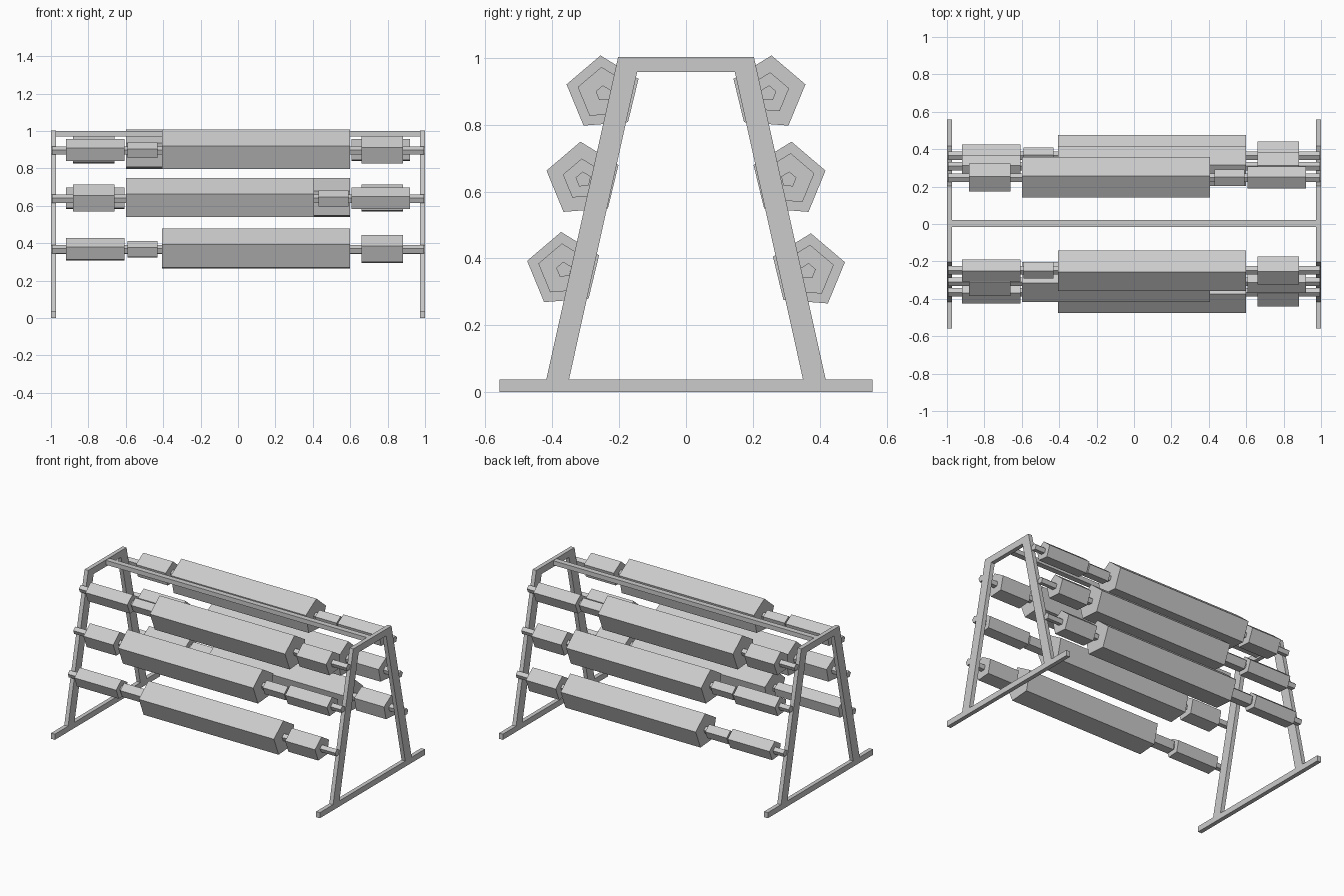
import bpy, bmesh
from math import cos, sin, radians

if "Cube" in bpy.data.objects:
    bpy.data.objects.remove(bpy.data.objects["Cube"])


def loft_x(name, sections):
    """Closed solids made from (yz profile, x0, x1) prisms, joined in one object."""
    bm = bmesh.new()
    for profile, x0, x1 in sections:
        face = bm.faces.new([bm.verts.new((x0, y, z)) for y, z in profile])
        ext = bmesh.ops.extrude_face_region(bm, geom=[face])
        moved = [v for v in ext["geom"] if isinstance(v, bmesh.types.BMVert)]
        bmesh.ops.translate(bm, verts=moved, vec=(x1 - x0, 0, 0))
    bmesh.ops.recalc_face_normals(bm, faces=bm.faces)
    mesh = bpy.data.meshes.new(name)
    bm.to_mesh(mesh)
    bm.free()
    obj = bpy.data.objects.new(name, mesh)
    bpy.context.collection.objects.link(obj)
    return obj


def rect(y0, y1, z0, z1):
    return [(y0, z0), (y1, z0), (y1, z1), (y0, z1)]


def pentagon(y, z, r, side):
    # slightly tilted pentagon, mirrored between the front and back rows
    angles = [radians(94.4 + 72 * i) for i in range(5)]
    return [(y - side * r * cos(a), z + r * sin(a)) for a in angles]


# End frames: foot bar and a one-piece tapered arch
arch = [(-0.418, 0.038), (-0.203, 1.003), (0.203, 1.003), (0.418, 0.038),
        (0.35, 0.038), (0.146, 0.958), (-0.146, 0.958), (-0.35, 0.038)]
for label, x0, x1 in (("left", -1.0, -0.972), ("right", 0.972, 1.0)):
    loft_x(label + "_foot", [(rect(-0.558, 0.558, 0, 0.038), x0, x1)])
    loft_x(label + "_arch", [(arch, x0, x1)])

# Top rail joining the two end frames
loft_x("top_rail", [(rect(-0.015, 0.022, 0.97, 1.0), -0.972, 0.972)])

# Rollers: radius, x start, x end of each block along the rod
blocks = [("rod", 0.024, -0.995, 0.995),
          ("long_block", 0.063, -0.92, -0.608),
          ("small_block", 0.046, -0.59, -0.43),
          ("main_roll", 0.1135, -0.405, 0.60),
          ("short_block", 0.079, 0.66, 0.882)]

# Row, side (-1 front, 1 back), distance out, height, direction along x
rows = [("top", -1, 0.247, 0.894, 1), ("middle", -1, 0.307, 0.636, -1), ("bottom", -1, 0.365, 0.366, 1),
        ("top", 1, 0.247, 0.894, -1), ("middle", 1, 0.307, 0.636, 1), ("bottom", 1, 0.365, 0.362, 1)]
for row, side, out, z, flip in rows:
    place = "front" if side < 0 else "back"
    for part, r, x0, x1 in blocks:
        # pentagon's pointed edge faces outward on both sides
        loft_x(f"{place}_{row}_{part}",
               [(pentagon(side * out, z, r, side), flip * x0, flip * x1)])
